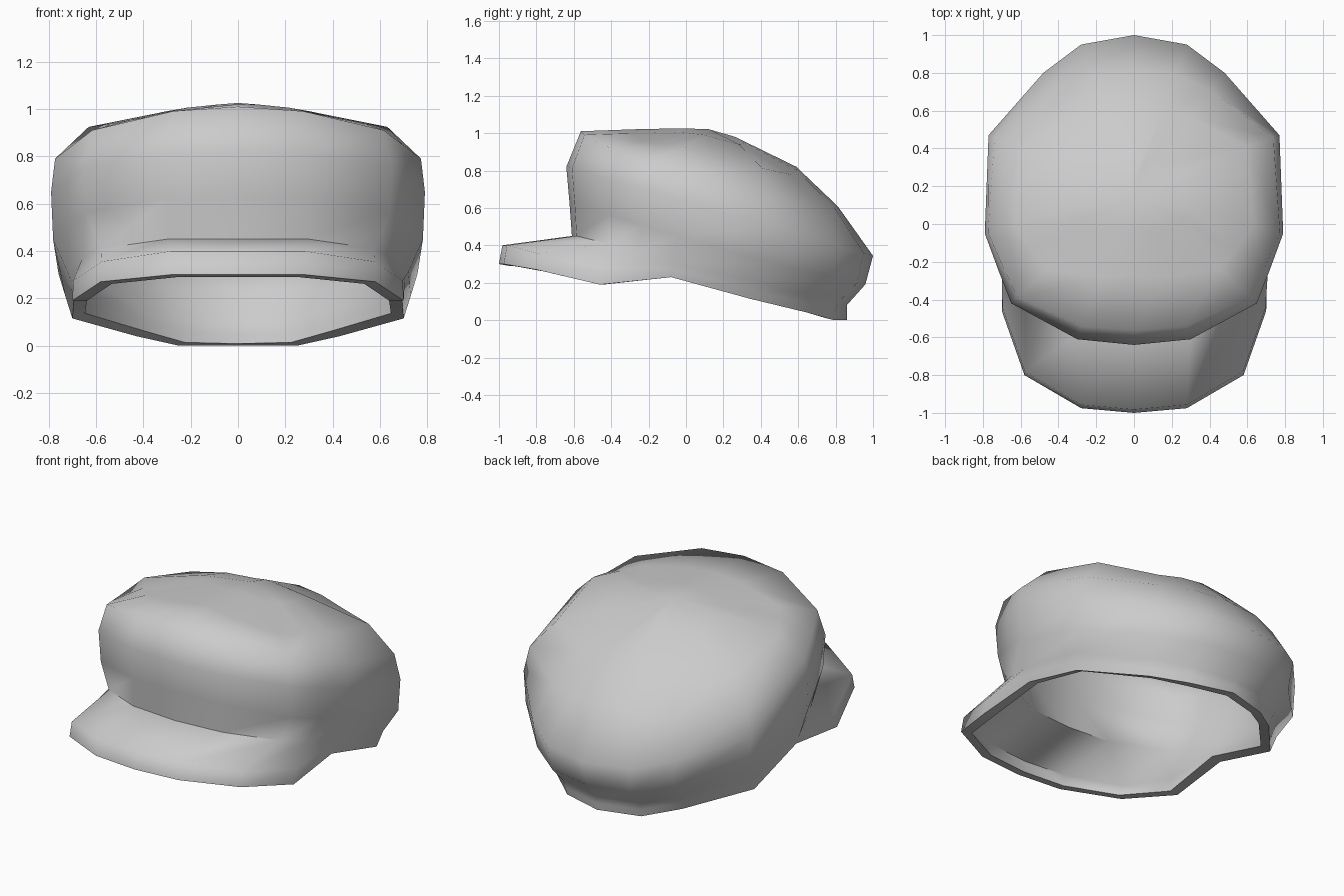
import bpy, bmesh, math

if "Cube" in bpy.data.objects:
    bpy.data.objects.remove(bpy.data.objects["Cube"])

# Half outlines, front centre -> back centre (mirrored across x = 0)
rim = [(0, -1, .30), (.28, -.975, .30), (.58, -.80, .27), (.70, -.46, .19), (.69, -.08, .23),
       (.70, .34, .115), (.43, .65, .04), (.25, .79, 0), (0, .86, 0)]
join = [(0, -.61, .45), (.30, -.585, .45), (.58, -.42, .41), (.66, -.26, .365), (.72, -.08, .31),
        (.73, .36, .21), (.45, .68, .13), (.265, .81, .09), (0, .86, .08)]
girdle = [(0, -.64), (.30, -.61), (.65, -.42), (.72, -.24), (.79, -.05),
          (.77, .47), (.48, .80), (.28, .95), (0, 1)]
CY = .18


def plane(y):
    return .634 - .29 * y      # the crown leans towards the back


def crown_ring(front, side, back, dip=0):
    """Scaled girdle; each argument is (scale, height over the tilted plane).
    dip lowers the diagonal corners."""
    ring = []
    for x, y in girdle:
        w = (y - CY) / math.hypot(x, y - CY)
        end = back if w > 0 else front
        s, h = (a + (b - a) * w * w for a, b in zip(side, end))
        h -= dip * 4 * w * w * (1 - w * w) * (.6 if w > 0 else 1)
        yy = CY + (y - CY) * s
        ring.append((x * s, yy, plane(yy) + h))
    return ring


# Upper edge of the brim and head band
edge = []
for (x, y, z), j in zip(rim, join):
    if y < -.4:
        edge.append((x * .995, y + .018, z + (.10 if y < -.9 else .085)))
    else:
        edge.append(tuple((a + b) / 2 for a, b in zip((x, y, z), j)))

rings = [rim, edge, join,
         crown_ring((.98, -.18), (.99, -.20), (.95, -.165)),
         crown_ring((1, 0), (1, 0), (1, 0)),
         crown_ring((.905, .213), (.985, .14), (.77, .21), .01),
         crown_ring((.55, .308), (.82, .305), (.50, .357), .055),
         crown_ring((.26, .382), (.39, .39), (.10, .422), .02)]

# Cap shell
bm = bmesh.new()
loops = []
for r in rings:
    full = list(r) + [(-x, y, z) for x, y, z in r[-2:0:-1]]
    loops.append([bm.verts.new(p) for p in full])
n = len(loops[0])
for lo, hi in zip(loops, loops[1:]):
    for i in range(n):
        k = (i + 1) % n
        bm.faces.new((lo[i], lo[k], hi[k], hi[i]))
apex = bm.verts.new((0, .12, plane(.12) + .422))
for i in range(n):
    bm.faces.new((loops[-1][i], loops[-1][(i + 1) % n], apex))
bm.normal_update()
mesh = bpy.data.meshes.new("cap")
bm.to_mesh(mesh)
bm.free()
cap = bpy.data.objects.new("cap", mesh)
bpy.context.collection.objects.link(cap)
bpy.context.view_layer.objects.active = cap
cap.select_set(True)

# Cloth thickness, inward
solid = cap.modifiers.new("thickness", 'SOLIDIFY')
solid.thickness = .06
solid.offset = -1
bpy.ops.object.modifier_apply(modifier=solid.name)
for v in cap.data.vertices:
    v.co.z = max(v.co.z, 0)

# Smooth cloth, crisp rim
bpy.ops.object.shade_smooth_by_angle(angle=math.radians(80))
